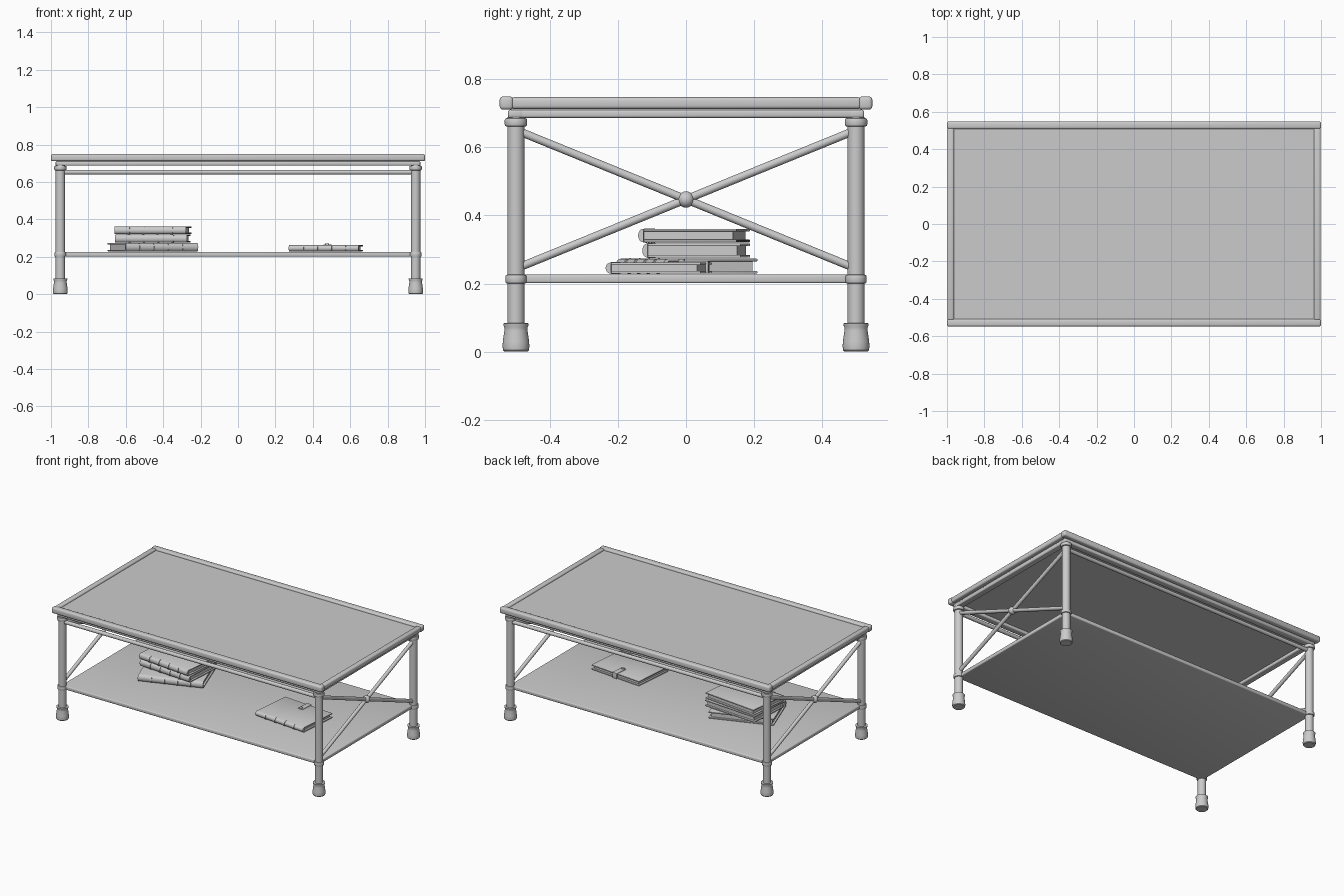
import bpy, bmesh, math
from mathutils import Vector, Matrix

if "Cube" in bpy.data.objects:
    bpy.data.objects.remove(bpy.data.objects["Cube"])

grey = bpy.data.materials.new("plain grey")
grey.diffuse_color = (0.6, 0.6, 0.6, 1)
grey.use_nodes = True
grey.node_tree.nodes["Principled BSDF"].inputs["Base Color"].default_value = grey.diffuse_color


def finish(name, bm, matrix=None, smooth=True):
    bmesh.ops.recalc_face_normals(bm, faces=bm.faces)
    me = bpy.data.meshes.new(name)
    bm.to_mesh(me)
    bm.free()
    ob = bpy.data.objects.new(name, me)
    bpy.context.collection.objects.link(ob)
    me.materials.append(grey)
    if matrix is not None:
        ob.matrix_world = matrix
    if smooth:
        bpy.ops.object.select_all(action='DESELECT')
        ob.select_set(True)
        bpy.context.view_layer.objects.active = ob
        bpy.ops.object.shade_smooth_by_angle(angle=math.radians(35))
    return ob


def box(name, lo, hi, bevel=0.0, matrix=None, segs=3):
    lo, hi = Vector(lo), Vector(hi)
    bm = bmesh.new()
    bmesh.ops.create_cube(bm, size=1)
    size, mid = hi - lo, (lo + hi) / 2
    for v in bm.verts:
        v.co = Vector([v.co[i] * size[i] + mid[i] for i in range(3)])
    if bevel:
        bmesh.ops.bevel(bm, geom=bm.edges[:], offset=bevel, segments=segs,
                        profile=0.5, affect='EDGES')
    return finish(name, bm, matrix)


def lathe(name, profile, loc, n=32):
    bm = bmesh.new()
    rings = [[bm.verts.new((r * math.cos(2 * math.pi * i / n),
                            r * math.sin(2 * math.pi * i / n), z))
              for i in range(n)] for r, z in profile]
    for a, b in zip(rings, rings[1:]):
        for i in range(n):
            j = (i + 1) % n
            bm.faces.new((a[i], a[j], b[j], b[i]))
    bm.faces.new(rings[0])
    bm.faces.new(rings[-1])
    return finish(name, bm, Matrix.Translation(loc))


def rod(name, a, b, r, n=20):
    a, b = Vector(a), Vector(b)
    bm = bmesh.new()
    bmesh.ops.create_cone(bm, cap_ends=True, segments=n, radius1=r, radius2=r,
                          depth=(b - a).length)
    rot = (b - a).to_track_quat('Z', 'Y').to_matrix().to_4x4()
    return finish(name, bm, Matrix.Translation((a + b) / 2) @ rot)


def spine(name, x0, x1, y, h, bulge, matrix, n=12):
    # half-round strip bulging towards -y, centred on height h / 2
    bm = bmesh.new()
    ends = []
    for x in (x0, x1):
        ends.append([bm.verts.new((x, y - bulge * math.sin(math.pi * i / n),
                                   -h / 2 * math.cos(math.pi * i / n)))
                     for i in range(n + 1)])
    for i in range(n + 1):
        j = (i + 1) % (n + 1)
        bm.faces.new((ends[0][i], ends[0][j], ends[1][j], ends[1][i]))
    bm.faces.new(ends[0])
    bm.faces.new(ends[1])
    return finish(name, bm, matrix)


def book(name, x, y, z0, z1, w, d, angle):
    h = z1 - z0
    m = Matrix.Translation((x, y, (z0 + z1) / 2)) @ Matrix.Rotation(math.radians(angle), 4, 'Z')
    ys = -d / 2 + 0.02
    t = 0.008
    for side, a, b in (("lower", -h / 2, -h / 2 + t), ("upper", h / 2 - t, h / 2)):
        box(f"{name}_{side}_cover", (-w / 2, ys, a), (w / 2, d / 2, b), 0.003, m, 2)
    box(f"{name}_pages", (-w / 2 + 0.012, ys, -h / 2 + t / 2),
        (w / 2 - 0.012, d / 2 - 0.012, h / 2 - t / 2), 0, m)
    spine(f"{name}_spine", -w / 2, w / 2, ys, h, 0.016, m)
    for i in range(4):
        c = (-0.3 + 0.2 * i) * w
        spine(f"{name}_spine_band_{i}", c - 0.006, c + 0.006, ys + 0.001, h + 0.003, 0.022, m)
    return m


# table top: long and short edge rails, inset panel, lower frame
for s, tag in ((-1, "front"), (1, "back")):
    ys = sorted((s * 0.508, s * 0.548))
    box(f"{tag}_top_rail", (-1, ys[0], 0.711), (1, ys[1], 0.75), 0.01)
    ys = sorted((s * 0.48, s * 0.524))
    box(f"{tag}_under_frame", (-0.975, ys[0], 0.687), (0.975, ys[1], 0.711), 0.007)
    rod(f"{tag}_upper_stretcher", (-0.95, s * 0.5, 0.652), (0.95, s * 0.5, 0.652), 0.0125)
for s, tag in ((-1, "left"), (1, "right")):
    xs = sorted((s * 0.962, s * 0.998))
    box(f"{tag}_top_rail", (xs[0], -0.515, 0.713), (xs[1], 0.515, 0.748), 0.01)
    xs = sorted((s * 0.93, s * 0.974))
    box(f"{tag}_under_frame", (xs[0], -0.52, 0.687), (xs[1], 0.52, 0.711), 0.007)
box("top_panel", (-0.97, -0.515, 0.705), (0.97, 0.515, 0.737))

# lower shelf
box("shelf", (-0.955, -0.505, 0.201), (0.955, 0.505, 0.226), 0.006)

# legs with feet and collars
foot = [(0.034, 0), (0.038, 0.004), (0.0395, 0.015), (0.0385, 0.03), (0.034, 0.062),
        (0.034, 0.07), (0.037, 0.078), (0.0375, 0.083), (0.026, 0.084)]


def collar(z0, z1, r):
    e = 0.005
    return [(r - e, z0), (r - e * 0.3, z0 + e * 0.3), (r, z0 + e),
            (r, z1 - e), (r - e * 0.3, z1 - e * 0.3), (r - e, z1)]


for sx, lr in ((-1, "left"), (1, "right")):
    for sy, fb in ((-1, "front"), (1, "back")):
        p = (sx * 0.95, sy * 0.5, 0)
        tag = f"{fb}_{lr}"
        lathe(f"{tag}_leg", [(0.025, 0.05), (0.025, 0.69)], p)
        lathe(f"{tag}_foot", foot, p)
        lathe(f"{tag}_shelf_collar", collar(0.2, 0.226, 0.031), p)
        lathe(f"{tag}_top_collar", collar(0.662, 0.686, 0.033), p)
    # crossed end braces with a ball at the crossing
    x = sx * 0.95
    rod(f"{lr}_brace_a", (x, -0.485, 0.25), (x, 0.485, 0.645), 0.012)
    rod(f"{lr}_brace_b", (x, -0.485, 0.645), (x, 0.485, 0.25), 0.012)
    bm = bmesh.new()
    bmesh.ops.create_uvsphere(bm, u_segments=24, v_segments=16, radius=0.024)
    finish(f"{lr}_brace_ball", bm, Matrix.Translation((x, 0, 0.447)))

# stack of books and a single strapped notebook
book("bottom_book", -0.455, 0.0, 0.229, 0.273, 0.41, 0.30, 20)
book("middle_book", -0.455, 0.028, 0.276, 0.318, 0.385, 0.295, -4)
book("top_book", -0.455, 0.022, 0.321, 0.361, 0.385, 0.295, -6)
m = book("notebook", 0.47, -0.082, 0.229, 0.262, 0.375, 0.285, -5)
box("notebook_strap_top", (-0.018, 0.06, 0.014), (0.018, 0.15, 0.021), 0.002, m, 2)
box("notebook_strap_side", (-0.018, 0.141, -0.0165), (0.018, 0.15, 0.021), 0.002, m, 2)
rod("notebook_clasp", m @ Vector((0, 0.07, 0.016)), m @ Vector((0, 0.07, 0.026)), 0.01)
